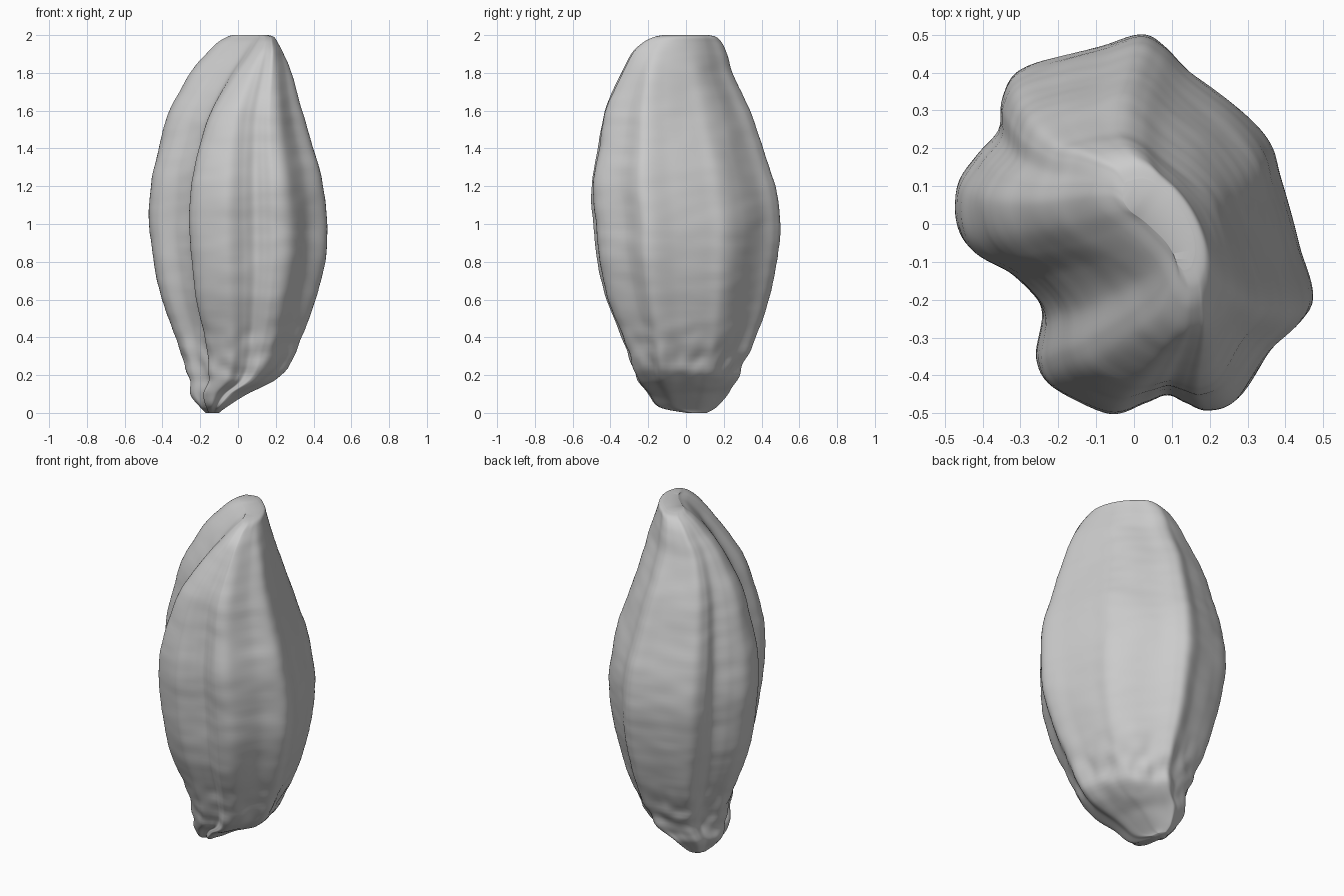
import bpy
import bmesh
import math
from mathutils import Vector, noise

default_cube = bpy.data.objects.get("Cube")
if default_cube:
    bpy.data.objects.remove(default_cube, do_unlink=True)

# Lobed cross-section at the belly, and the matching thin crescent at the crest
BELLY = [(2, 50), (-8, 47), (-20, 44), (-31, 40), (-35, 33), (-36, 25), (-42, 18),
         (-47, 10), (-47, 0), (-43, -7), (-33, -13), (-25, -23), (-26, -36), (-21, -44),
         (-7, -50), (3, -47), (9, -45), (14, -47), (20, -49), (28, -46), (37, -33),
         (47, -22), (44, -6), (39, 11), (36, 21), (28, 30), (15, 40), (8, 47)]
CREST = [(4, 26), (0, 26), (-4, 25), (-7, 24), (-8, 22), (-9, 19), (-9, 16),
         (-8, 12), (-4, 7), (3, 2), (10, -4), (16, -10), (20, -16), (22, -21),
         (24, -24), (26, -26), (28, -26), (30, -25), (31, -24), (32, -21), (33, -17),
         (33, -12), (32, -6), (29, 2), (25, 9), (20, 15), (14, 20), (9, 24)]

# Height, then the extent of the body along x and along y (hundredths)
EXTENT = [(0, -17, -10, 0, 11), (3, -20, -6, -14, 16), (10, -25, 5, -20, 22),
          (20, -26, 23, -27, 28), (40, -33, 34, -34, 37), (60, -40, 41, -42, 44),
          (80, -45, 46, -47, 48), (100, -47, 47, -49, 50), (120, -46, 45, -50, 47),
          (140, -42, 40, -47, 41), (160, -36, 34, -43, 34), (180, -25, 28, -34, 25),
          (190, -17, 24, -29, 22), (196, -11, 21, -23, 19), (199, -6, 19, -17, 16),
          (200, -3, 16, -12, 12)]

STEPS_AROUND = 8
STEPS_UP = 9


def spline(a, b, c, d, t):
    """Catmull-Rom point between b and c."""
    return (b * 2 + (c - a) * t + (a * 2 - b * 5 + c * 4 - d) * t * t
            + (b * 3 - a - c * 3 + d) * t * t * t) / 2


def smooth_path(points, steps, closed):
    """Resample control points along a smooth curve."""
    points = [Vector(p) / 100 for p in points]
    count = len(points)

    def pick(i):
        return points[i % count] if closed else points[min(max(i, 0), count - 1)]

    path = []
    for i in range(count if closed else count - 1):
        for s in range(steps):
            path.append(spline(pick(i - 1), pick(i), pick(i + 1), pick(i + 2), s / steps))
    if not closed:
        path.append(points[-1])
    return path


def fit(values, low, high):
    """Rescale a list of numbers to a new range."""
    small, large = min(values), max(values)
    return [low + (v - small) / (large - small) * (high - low) for v in values]


def wrinkle(point):
    """Gentle lumps, crosswise wrinkles and a rougher base."""
    lumps = noise.noise(Vector((point.x * 5, point.y * 5, point.z * 4)))
    ripples = noise.noise(Vector((point.x * 6, point.y * 6, point.z * 18)))
    base = max(0, 1 - abs(point.z - 0.25) / 0.25)
    knobs = noise.noise(point * 12) * base
    return lumps * 0.008 + ripples * 0.003 + knobs * 0.02


def build_kernel():
    belly = smooth_path(BELLY, STEPS_AROUND, True)
    crest = smooth_path(CREST, STEPS_AROUND, True)
    bm = bmesh.new()
    rings = []
    for level in smooth_path(EXTENT, STEPS_UP, False):
        z, left, right, front, back = level
        # the section turns from lobed to crescent towards the crest
        blend = min(max(z - 1, 0), 1) ** 1.9
        section = [b.lerp(c, blend) for b, c in zip(belly, crest)]
        xs = fit([p.x for p in section], left, right)
        ys = fit([p.y for p in section], front, back)
        centre = Vector(((left + right) / 2, (front + back) / 2, z))
        fade = min(1, (right - left) / 0.5)
        ring = []
        for x, y in zip(xs, ys):
            point = Vector((x, y, z))
            outward = (point - centre).normalized()
            ring.append(bm.verts.new(point + outward * wrinkle(point) * fade))
        rings.append(ring)
    # skin between neighbouring rings, then close both ends
    for lower, upper in zip(rings, rings[1:]):
        for i in range(len(lower)):
            j = (i + 1) % len(lower)
            bm.faces.new((lower[i], lower[j], upper[j], upper[i]))
    caps = [bm.faces.new(rings[0][::-1]), bm.faces.new(rings[-1])]
    bmesh.ops.triangulate(bm, faces=caps)
    bmesh.ops.recalc_face_normals(bm, faces=bm.faces)
    mesh = bpy.data.meshes.new("kernel_body")
    bm.to_mesh(mesh)
    bm.free()
    kernel = bpy.data.objects.new("kernel_body", mesh)
    bpy.context.collection.objects.link(kernel)
    return kernel


def make_material(name, colour):
    material = bpy.data.materials.new(name)
    material.use_nodes = True
    material.diffuse_color = colour
    material.node_tree.nodes["Principled BSDF"].inputs["Base Color"].default_value = colour
    return material


# Single ridged kernel in plain grey
kernel = build_kernel()
kernel.data.materials.append(make_material("pale_grey", (0.6, 0.6, 0.6, 1)))
bpy.ops.object.select_all(action="DESELECT")
kernel.select_set(True)
bpy.context.view_layer.objects.active = kernel
bpy.ops.object.shade_smooth_by_angle(angle=math.radians(60))
